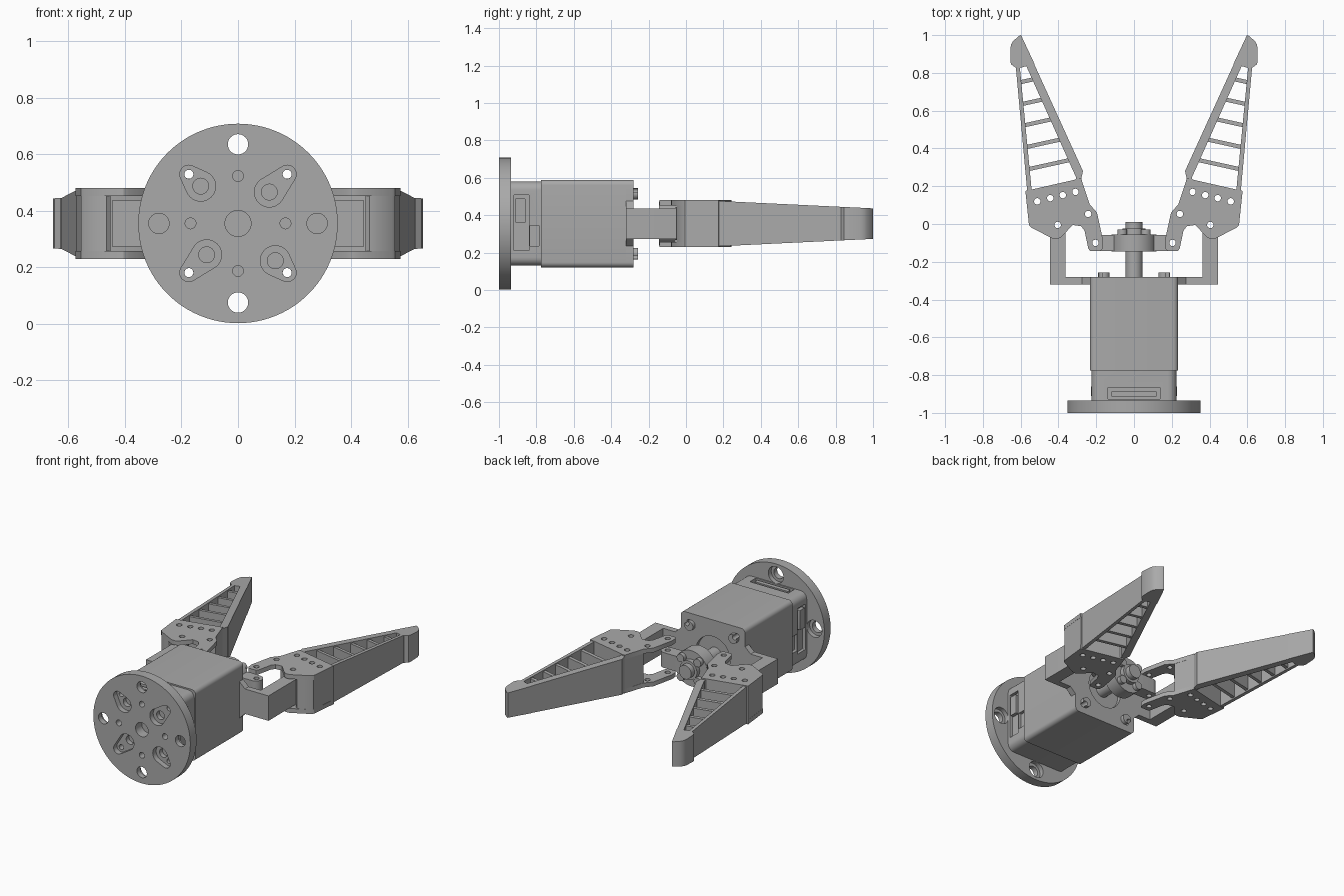
import bpy, bmesh, math
from mathutils import Vector
from mathutils.geometry import convex_hull_2d

if "Cube" in bpy.data.objects:
    bpy.data.objects.remove(bpy.data.objects["Cube"])

CZ = 0.355  # height of the central axis

grey = bpy.data.materials.new("plain grey")
grey.use_nodes = True
grey.diffuse_color = (0.4, 0.4, 0.4, 1)
grey.node_tree.nodes["Principled BSDF"].inputs["Base Color"].default_value = (0.4, 0.4, 0.4, 1)


def hull(*circles, n=40):
    """Convex outline around circles given as (u, v, radius)."""
    pts = [Vector((u + r * math.cos(math.tau * i / n), v + r * math.sin(math.tau * i / n)))
           for u, v, r in circles for i in range(n)]
    return [tuple(pts[i]) for i in convex_hull_2d(pts)]


def rounded(w, h, r, u=0, v=0):
    return hull(*[(u + a * (w - r), v + b * (h - r), r) for a in (-1, 1) for b in (-1, 1)], n=24)


def prism(name, pts, axis, a, b, half=None):
    """Extrude an outline along an axis; half(v) gives a tapered half height."""
    def place(u, v, t):
        return {"x": (t, u, CZ + v), "y": (u, t, CZ + v), "z": (u, v, CZ + t)}[axis]
    bm = bmesh.new()
    rings = []
    for t, sign in ((a, -1), (b, 1)):
        rings.append([bm.verts.new(place(u, v, sign * half(v) if half else t)) for u, v in pts])
    bm.faces.new(rings[0])
    bm.faces.new(rings[1])
    n = len(pts)
    for i in range(n):
        j = (i + 1) % n
        bm.faces.new((rings[0][i], rings[0][j], rings[1][j], rings[1][i]))
    bmesh.ops.recalc_face_normals(bm, faces=bm.faces)
    mesh = bpy.data.meshes.new(name)
    bm.to_mesh(mesh)
    bm.free()
    mesh.materials.append(grey)
    ob = bpy.data.objects.new(name, mesh)
    bpy.context.collection.objects.link(ob)
    return ob


def activate(ob):
    bpy.ops.object.select_all(action="DESELECT")
    ob.select_set(True)
    bpy.context.view_layer.objects.active = ob


def cut(ob, pts, axis, a, b, op="DIFFERENCE"):
    tool = prism("cutter", pts, axis, a, b)
    tool.hide_render = True
    mod = ob.modifiers.new("cut", "BOOLEAN")
    mod.operation, mod.solver, mod.object = op, "EXACT", tool
    activate(ob)
    bpy.ops.object.modifier_apply(modifier=mod.name)
    bpy.data.objects.remove(tool)


def finish(ob, mirror=False):
    activate(ob)
    if mirror:
        ob.modifiers.new("mirror", "MIRROR").use_mirror_merge = False
        bpy.ops.object.modifier_apply(modifier="mirror")
    bpy.ops.object.shade_smooth_by_angle(angle=math.radians(30))


SIGNS = [(a, b) for a in (-1, 1) for b in (-1, 1)]
BOLT = 0.174

# Mounting disc with bolt holes and teardrop pockets
disc = prism("mounting_disc", hull((0, 0, 0.353), n=96), "y", -1, -0.935)
for u, v, r in [(0, 0, 0.046)] + [(k * s * (1 - m), k * s * m, r) for k, r in ((0.28, 0.036), (0.168, 0.019))
                                  for s in (-1, 1) for m in (0, 1)]:
    cut(disc, hull((u, v, r)), "y", -1.1, -0.9)
    if r == 0.036:
        cut(disc, hull((u, v, 0.055)), "y", -0.965, -0.9)
for a, b in SIGNS:
    d = 0.132 if a != b else 0.111
    cut(disc, hull((a * d, b * d, 0.053), (a * BOLT, b * BOLT, 0.032)), "y", -1.1, -0.965)
    cut(disc, hull((a * d, b * d, 0.028)), "y", -1.1, -0.9)
    cut(disc, hull((a * BOLT, b * BOLT, 0.016)), "y", -1.1, -0.9)
finish(disc)

# Motor: chamfered end cap and rounded housing
cap = prism("motor_end_cap", rounded(0.225, 0.225, 0.045), "y", -0.935, -0.775)
body = prism("motor_body", rounded(0.234, 0.234, 0.028), "y", -0.775, -0.32)
for a in (-1, 1):
    side = sorted((a * 0.205, a * 0.3))
    cut(cap, rounded(0.04, 0.15, 0.005, -0.88, 0.005), "x", *side)
    cut(cap, rounded(0.025, 0.055, 0.005, -0.81, -0.065), "x", *side)
    block = prism("socket_block", rounded(0.026, 0.065, 0.004, -0.885, 0.07), "x", a * 0.19, a * 0.228)
    finish(block)
cut(cap, rounded(0.14, 0.031, 0.005, 0, -0.896), "z", 0.2, 0.3)
finish(prism("top_socket", rounded(0.12, 0.014, 0.004, 0, -0.9), "z", 0.19, 0.222))

# Bracket plate with ears
plate = prism("bracket_plate", rounded(0.234, 0.234, 0.028), "y", -0.32, -0.28)
for a in (-1, 1):
    cut(plate, [(a * 0.2, 0.12), (a * 0.234, 0.12), (a * 0.275, 0.082), (a * 0.446, 0.082),
                (a * 0.446, -0.082), (a * 0.275, -0.082), (a * 0.234, -0.12), (a * 0.2, -0.12)],
        "y", -0.32, -0.28, "UNION")
cut(plate, hull((0, 0, 0.125)), "y", -0.305, -0.2)
for a, b in SIGNS:
    for part in (cap, body, plate):
        cut(part, hull((a * BOLT, b * BOLT, 0.016)), "y", -1, -0.2)
    collar = prism("bolt_collar", hull((a * 0.16, b * 0.16, 0.031)), "y", -0.281, -0.256)
    cut(collar, hull((a * BOLT, b * BOLT, 0.0158)), "y", -0.3, -0.2)
    finish(collar)
for part in (cap, body, plate):
    finish(part)

# Bracket arms with round pivot ends
arm = prism("bracket_arm", [(0.362, -0.3), (0.446, -0.3)] +
            [(0.404 + 0.042 * math.cos(math.pi * i / 16), -0.005 + 0.042 * math.sin(math.pi * i / 16))
             for i in range(17)], "z", -0.082, 0.082)
cut(arm, hull((0.404, -0.005, 0.017)), "z", -0.2, 0.2)
finish(arm, True)

# Drive screw, flanged nut and crossbar
finish(prism("drive_screw", hull((0, 0, 0.045)), "y", -0.31, 0.01))
finish(prism("nut_flange", hull((0, 0, 0.118)), "y", -0.145, -0.055))
finish(prism("nut_collar", hull((0, 0, 0.062)), "y", -0.056, -0.025))
for a, b in SIGNS:
    finish(prism("nut_screw", hull((a * 0.062, b * 0.062, 0.026)), "y", -0.056, -0.028))
bar = prism("crossbar", hull((-0.2, -0.1, 0.043), (0.2, -0.1, 0.043)), "z", -0.05, 0.05)
for a in (-1, 1):
    cut(bar, hull((a * 0.204, -0.1, 0.017)), "z", -0.2, 0.2)
finish(bar)

# Finger knuckle plates and the solid base between them
HOLES = [(0.512, 0.12), (0.443, 0.137), (0.377, 0.153), (0.31, 0.17), (0.243, 0.053), (0.404, -0.005), (0.204, -0.1)]
OUTLINE = [(0.575, 0.175), (0.28, 0.242), (0.235, 0.105), (0.196, 0.06), (0.163, -0.09), (0.166, -0.13), (0.178, -0.143),
           (0.232, -0.143), (0.242, -0.13), (0.262, -0.035), (0.28, -0.012), (0.325, -0.005), (0.385, -0.07), (0.405, -0.08),
           (0.43, -0.078), (0.545, -0.018), (0.556, -0.005)]
for name, a, b in (("upper", 0.097, 0.126), ("lower", -0.126, -0.097)):
    knuckle = prism(name + "_knuckle_plate", OUTLINE, "z", a, b)
    for u, v in HOLES:
        cut(knuckle, hull((u, v, 0.017), n=24), "z", -0.3, 0.3)
    finish(knuckle, True)
base = prism("finger_base", [(0.574, 0.175), (0.555, -0.005), (0.545, -0.017), (0.485, -0.048), (0.465, -0.052),
                             (0.451, -0.04), (0.451, 0.04), (0.3, 0.06), (0.237, 0.105), (0.28, 0.242)], "z", -0.097, 0.097)
for u, v in HOLES[:4]:
    cut(base, hull((u, v, 0.017), n=24), "z", -0.3, 0.3)
finish(base, True)


def taper(y):
    return 0.12 - 0.048 * (y - 0.2)


# Open finger blade with ladder ribs and a solid tip
blade = prism("finger_blade", [(0.565, 0.17), (0.626, 0.835), (0.53, 0.85), (0.27, 0.28), (0.28, 0.235)], "z", 0, 0, taper)
cut(blade, [(0.542, 0.182), (0.604, 0.826), (0.57, 0.836), (0.306, 0.245), (0.31, 0.235)], "z", -0.3, 0.3)
finish(blade, True)
for y in (0.74, 0.625, 0.512, 0.397, 0.28):
    xo = 0.6 + (y - 0.74) * 0.095
    xi = 0.29 + (y - 0.19) * 0.444
    rise = (xo - xi) * 0.22
    rib = prism("finger_rib", [(xo, y), (xo, y + 0.022), (xi, y + rise + 0.022), (xi, y + rise)],
                "z", 0, 0, lambda v: taper(v) - 0.008)
    finish(rib, True)
finish(prism("finger_tip", [(0.598, 1), (0.61, 0.995), (0.64, 0.968), (0.65, 0.952), (0.655, 0.93), (0.655, 0.862),
                            (0.65, 0.845), (0.628, 0.828), (0.527, 0.848)], "z", 0, 0, taper), True)
